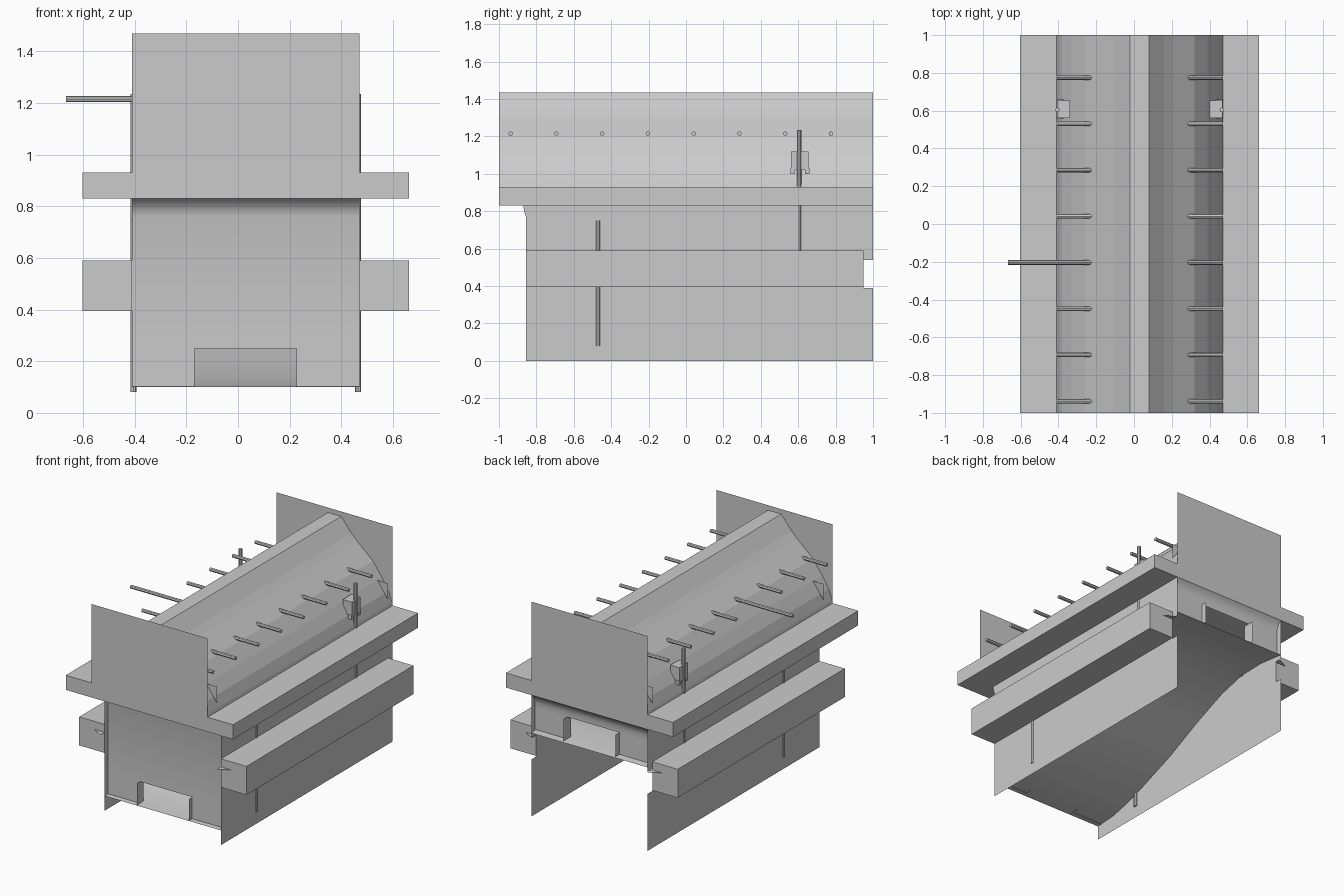
import bpy, math

if "Cube" in bpy.data.objects:
    bpy.data.objects.remove(bpy.data.objects["Cube"])

CX = 0.03   # body axis; the single long rod makes the model lopsided


def mesh(name, verts, faces):
    me = bpy.data.meshes.new(name)
    me.from_pydata([(x + CX, y, z) for x, y, z in verts], [], faces)
    me.update()
    ob = bpy.data.objects.new(name, me)
    bpy.context.collection.objects.link(ob)
    return ob


def box(name, x, y, z):
    v = [(a, b, c) for a in x for b in y for c in z]
    return mesh(name, v, [(0, 1, 3, 2), (4, 6, 7, 5), (0, 4, 5, 1),
                          (2, 3, 7, 6), (0, 2, 6, 4), (1, 5, 7, 3)])


def sheet(name, profile, x0, x1):
    """Sweep a (y, z) profile across the width."""
    v = [(x, y, z) for y, z in profile for x in (x0, x1)]
    ob = mesh(name, v, [(2*i, 2*i+1, 2*i+3, 2*i+2) for i in range(len(profile) - 1)])
    for p in ob.data.polygons:
        p.use_smooth = True
    return ob


def rod(name, a, b, r=0.012, n=8):
    """Round rod along x or z."""
    v = []
    for p in (a, b):
        for i in range(n):
            c, s = r*math.cos(2*math.pi*i/n), r*math.sin(2*math.pi*i/n)
            v.append((p[0], p[1]+c, p[2]+s) if a[0] != b[0] else (p[0]+c, p[1]+s, p[2]))
    f = [(i, (i+1) % n, n+(i+1) % n, n+i) for i in range(n)]
    return mesh(name, v, f + [tuple(range(n))[::-1], tuple(range(n, 2*n))])


# domed top cover
half = [(.05, 1.435), (.13, 1.34), (.17, 1.30), (.29, 1.195), (.36, 1.10),
        (.41, 1.02), (.435, .95), (.44, .93)]
prof = [(-x, z) for x, z in reversed(half)] + half
mesh("ridge_cover", [(x, y, z) for x, z in prof for y in (-1, 1)],
     [(2*i, 2*i+1, 2*i+3, 2*i+2) for i in range(len(prof) - 1)])

# tall thin end plates and the wide shelf
for name, y in (("front_plate", -1), ("back_plate", 1)):
    mesh(name, [(-.44, y, .93), (.44, y, .93), (.44, y, 1.469), (-.44, y, 1.469)],
         [(0, 1, 2, 3)])
box("shelf", (-.633, .633), (-1, 1), (.83, .93))

# curved inner ramp
pts = [(-.855, .1), (-.7, .11), (-.57, .14), (-.43, .185), (-.12, .305), (.15, .435),
       (.4, .54), (.6, .59), (.8, .595), (1, .57)]
sheet("ramp", pts, -.44, .44)

# end walls with a flared top and a central opening
W = .1975
for name, y, out, z0, flare in (("front", -.82, -.855, .1, -.05), ("back", .96, 1, .58, .04)):
    z1 = z0 + .15
    top = [(y, z1), (y, .76), (y+flare*.15, .785), (y+flare*.45, .812), (y+flare, .83)]
    if name == "back":
        top[1] = (y, .765)
    sheet(name + "_wall", top, -.44, .44)
    for s in (-1, 1):
        sheet(name + "_wall_side", [(y, z0), (y, z1)], s*.44, s*W)
        yi = y - math.copysign(.04, y)
        mesh(name + "_opening_cheek", [(s*W, out, z0), (s*W, yi, z0), (s*W, yi, z1),
                                       (s*W, out, z1)], [(0, 1, 2, 3)])

# parts repeated on both sides
panel = [(-.855, 0), (1, 0), (1, .39), (.95, .39), (.95, .54), (1, .54), (1, .83),
         (-.87, .83), (-.865, .80), (-.855, .77)]
for s, side in ((-1, "left"), (1, "right")):
    mesh(side + "_panel", [(s*.44, y, z) for y, z in panel], [tuple(range(len(panel)))])
    box(side + "_side_box", sorted((s*.44, s*.633)), (-.855, .95), (.395, .59))
    rod(side + "_lower_post", (s*.435, -.47, .08), (s*.435, -.47, .75))
    rod(side + "_upper_post", (s*.435, .605, .585), (s*.435, .605, 1.235))
    box(side + "_post_bracket", sorted((s*.37, s*.438)), (.562, .655), (1.02, 1.12))
    for y in (.57, .648):
        box(side + "_bracket_peg", sorted((s*.40, s*.438)), (y-.011, y+.011), (1.0, 1.03))
    # small gusset fins and latch tabs
    for y in (-.9, .95):
        mesh(side + "_fin", [(s*.36, y, 1.10), (s*.44, y, 1.10), (s*.44, y, .99)], [(0, 1, 2)])
    for y0, y1 in ((-.855, -.9), (.95, .995)):
        mesh(side + "_tab", [(s*.44, y0, .535), (s*.52, y0, .535), (s*.44, y1, .535)],
             [(0, 1, 2)])
    # row of horizontal rods, one of them extended on the left
    for i in range(8):
        y = -.938 + i*.2447
        end = .697 if (s < 0 and i == 3) else .44
        rod(side + "_rod", (s*.22, y, 1.215), (s*end, y, 1.215))
